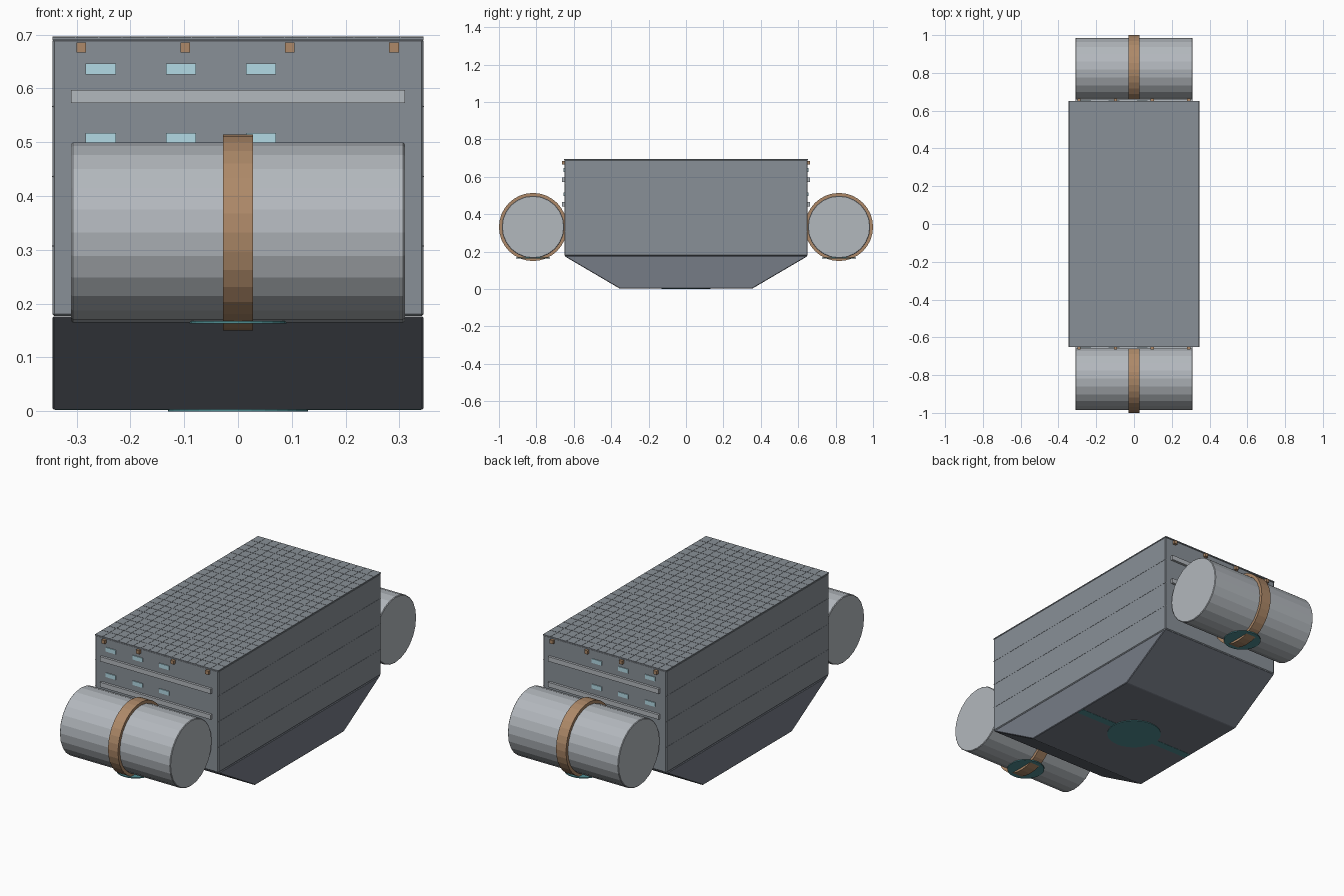
import bpy, bmesh
from math import pi

if "Cube" in bpy.data.objects:
    bpy.data.objects.remove(bpy.data.objects["Cube"])


def material(name, rgb):
    m = bpy.data.materials.new(name)
    m.diffuse_color = (*rgb, 1)
    m.use_nodes = True
    m.node_tree.nodes["Principled BSDF"].inputs["Base Color"].default_value = m.diffuse_color
    return m


PLATE = material("plate_grey", (0.25, 0.28, 0.31))
HULL = material("dark_hull", (0.18, 0.20, 0.24))
METAL = material("light_metal", (0.45, 0.48, 0.51))
COPPER = material("copper", (0.42, 0.25, 0.14))
GLASS = material("window_blue", (0.45, 0.70, 0.78))
TEAL = material("teal_glow", (0.08, 0.27, 0.29))


def finish(name, bm, mat, bevel=0):
    bmesh.ops.recalc_face_normals(bm, faces=bm.faces)
    me = bpy.data.meshes.new(name)
    bm.to_mesh(me)
    bm.free()
    me.materials.append(mat)
    ob = bpy.data.objects.new(name, me)
    bpy.context.collection.objects.link(ob)
    if bevel:
        b = ob.modifiers.new("edge_bevel", 'BEVEL')
        b.width = bevel
        b.segments = 1
    return ob


def box(name, x, y, z, mat, bevel=0):
    """Box from (min, max) ranges."""
    bm = bmesh.new()
    bmesh.ops.create_cube(bm, size=1)
    for v in bm.verts:
        v.co = [r[0] if c < 0 else r[1] for c, r in zip(v.co, (x, y, z))]
    return finish(name, bm, mat, bevel)


def cylinder(name, loc, radius, length, mat, segs=24, along_x=False, bevel=0):
    bm = bmesh.new()
    bmesh.ops.create_cone(bm, cap_ends=True, segments=segs,
                          radius1=radius, radius2=radius, depth=length)
    ob = finish(name, bm, mat)
    ob.location = loc
    if along_x:
        ob.rotation_euler = (0, pi / 2, 0)
    if bevel:
        b = ob.modifiers.new("rim_bevel", 'BEVEL')
        b.width = bevel
        b.segments = 1
    return ob


def band(name, loc, inner, outer, width, mat, segs=32):
    """Rectangular-section hoop around the x axis."""
    from mathutils import Matrix, Vector
    bm = bmesh.new()
    section = [(-width / 2, inner), (width / 2, inner), (width / 2, outer), (-width / 2, outer)]
    loops = []
    for i in range(segs):
        rot = Matrix.Rotation(2 * pi * i / segs, 3, 'X')
        loops.append([bm.verts.new(rot @ Vector((x, 0, r))) for x, r in section])
    for i in range(segs):
        a, b = loops[i], loops[(i + 1) % segs]
        for j in range(4):
            k = (j + 1) % 4
            bm.faces.new((a[j], a[k], b[k], b[j]))
    finish(name, bm, mat).location = loc


# main body and roof
W, L = 0.345, 0.65
box("main_body", (-W, W), (-L, L), (0.177, 0.692), PLATE, 0.004)
box("roof_plate", (-W, W), (-L - 0.002, L + 0.002), (0.69, 0.6955), PLATE)

# tapered lower hull
bm = bmesh.new()
profile = [(-0.355, 0.003), (0.355, 0.003), (L, 0.176), (-L, 0.176)]
ends = [[bm.verts.new((x, y, z)) for y, z in profile] for x in (-W, W)]
for e in ends:
    bm.faces.new(e)
for j in range(4):
    k = (j + 1) % 4
    bm.faces.new((ends[0][j], ends[0][k], ends[1][k], ends[1][j]))
finish("lower_hull", bm, HULL, 0.003)

# fine panel seams on roof and sides
for i in range(1, 16):
    x = -W + 2 * W * i / 16
    box("roof_seam_long", (x - 0.001, x + 0.001), (-L, L), (0.695, 0.6965), PLATE)
for i in range(1, 24):
    y = -L + 2 * L * i / 24
    box("roof_seam_cross", (-W, W), (y - 0.001, y + 0.001), (0.695, 0.6965), PLATE)
for s in (-1, 1):
    for z in (0.307, 0.436, 0.566):
        box("side_seam", sorted((s * (W - 0.002), s * (W + 0.001))), (-L, L),
            (z - 0.001, z + 0.001), PLATE)

# both ends: ribs, windows, lamps and tank
for s, end in ((-1, "front"), (1, "back")):
    def out(depth):
        return sorted((s * (L - 0.004), s * (L + depth)))
    for z in (0.4545, 0.5845):
        box(end + "_rib", (-0.31, 0.31), out(0.012), (z - 0.012, z + 0.012), METAL)
    for z in (0.507, 0.636):
        for x in (-0.255, -0.106, 0.043):
            box(end + "_window", (x - 0.028, x + 0.028), out(0.004), (z - 0.0105, z + 0.0105), GLASS)
    for x in (-0.291, -0.098, 0.096, 0.290):
        box(end + "_lamp", (x - 0.009, x + 0.009), out(0.014), (0.667, 0.685), COPPER)
    y = s * 0.818
    cylinder(end + "_tank", (0, y, 0.332), 0.167, 0.62, METAL, 24, True, 0.003)
    band(end + "_tank_band", (0, y, 0.332), 0.163, 0.182, 0.056, COPPER)
    cylinder(end + "_tank_thruster", (0, y, 0.1655), 0.09, 0.005, TEAL)

# belly emitter
cylinder("belly_disc", (0, 0, 0.002), 0.13, 0.004, TEAL, 32)
box("belly_strip", (-0.34, 0.34), (-0.02, 0.02), (0.002, 0.005), TEAL)
